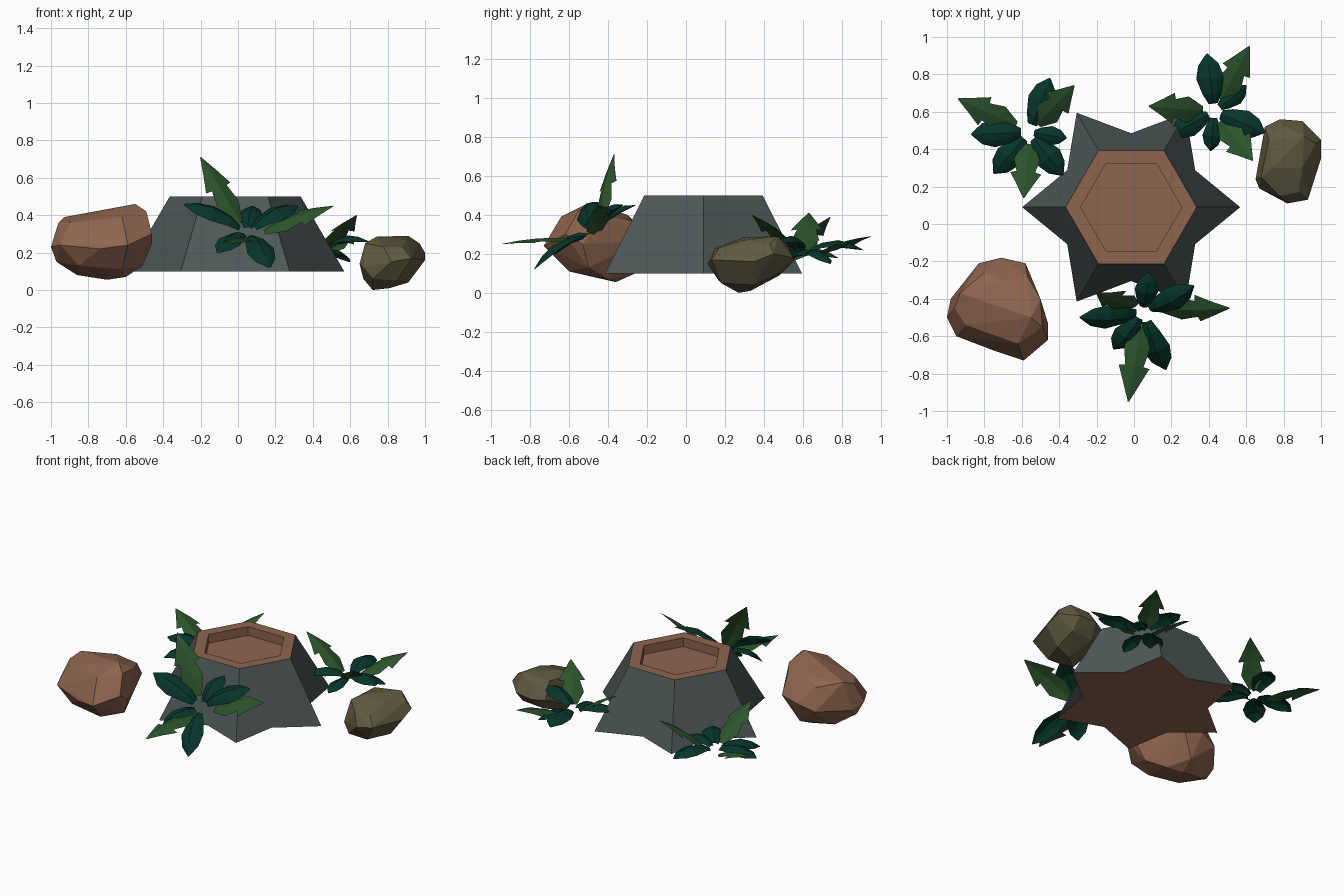
import bpy, bmesh, math
from mathutils import Vector

if "Cube" in bpy.data.objects:
    bpy.data.objects.remove(bpy.data.objects["Cube"])


def material(name, rgb):
    m = bpy.data.materials.new(name)
    m.diffuse_color = (*rgb, 1)
    m.use_nodes = True
    m.node_tree.nodes["Principled BSDF"].inputs["Base Color"].default_value = m.diffuse_color
    return m


SLATE = material("slate_grey", (0.078, 0.10, 0.098))
BROWN = material("warm_brown", (0.27, 0.128, 0.078))
OLIVE = material("olive_stone", (0.115, 0.102, 0.053))
GREEN = material("leaf_green", (0.025, 0.087, 0.025))
TEAL = material("deep_teal", (0.002, 0.036, 0.023))


def finish(bm, name, mats):
    me = bpy.data.meshes.new(name)
    bm.to_mesh(me)
    bm.free()
    for m in mats:
        me.materials.append(m)
    ob = bpy.data.objects.new(name, me)
    bpy.context.collection.objects.link(ob)
    return ob


# Pedestal: star footprint tapering to a hexagonal top with a sunken panel
def pedestal():
    cx, cy = -0.015, 0.09
    bm = bmesh.new()

    def ring(r, z, start=0):
        return [bm.verts.new((cx + r * math.cos(math.radians(start + 60 * i)),
                              cy + r * math.sin(math.radians(start + 60 * i)), z))
                for i in range(6)]

    points, notches = ring(0.583, 0.10), ring(0.395, 0.10, 30)
    rim, lip, panel = ring(0.35, 0.50), ring(0.27, 0.50), ring(0.27, 0.44)
    for i in range(6):
        j = (i + 1) % 6
        bm.faces.new((points[i], notches[i], points[j], rim[j], rim[i]))
        for a, b in ((rim, lip), (lip, panel)):
            bm.faces.new((a[i], a[j], b[j], b[i])).material_index = 1
    base = [v for pair in zip(points, notches) for v in pair]
    for loop in (panel, base[::-1]):
        bm.faces.new(loop).material_index = 1
    finish(bm, "star_pedestal", [SLATE, BROWN])


# Boulders: faceted hulls
def boulder(name, pts, mat):
    bm = bmesh.new()
    for p in pts:
        bm.verts.new(p)
    bmesh.ops.convex_hull(bm, input=bm.verts[:])
    bmesh.ops.delete(bm, geom=[v for v in bm.verts if not v.link_faces], context='VERTS')
    bmesh.ops.dissolve_limit(bm, angle_limit=math.radians(5), verts=bm.verts[:], edges=bm.edges[:])
    bmesh.ops.recalc_face_normals(bm, faces=bm.faces[:])
    finish(bm, name, [mat])


# Leaf blade: rows of (t, half width) swept from the crown to the tip
def blade(bm, center, tip, up, rows, arch, fold, cols, mat_index):
    center, tip = Vector(center), Vector(tip)
    d = tip - center
    size = min(1, d.length / 0.3)
    side = d.cross(up).normalized()
    n = side.cross(d).normalized()
    grid = []
    for t, w in rows:
        w *= size
        p = center + d * t + n * arch * size * 4 * t * (1 - t)
        grid.append([bm.verts.new(p + side * (w * u) + n * (fold * w * abs(u) ** 1.5))
                     for u in cols])
    for a, b in zip(grid, grid[1:]):
        for i in range(len(cols) - 1):
            f = bm.faces.new((a[i], a[i + 1], b[i + 1], b[i]))
            f.material_index = mat_index


ARROW = [(0.2, 0.025), (0.42, 0.07), (0.62, 0.05), (0.63, 0.083), (0.8, 0.046), (1, 0.003)]
LANCE = [(0.15, 0.025), (0.32, 0.05), (0.6, 0.074), (0.82, 0.055), (1, 0.004)]


# Plant: long notched leaves tucked under a rosette of arching ribbed leaves
def plant(name, center, up, long_tips, short_tips):
    bm = bmesh.new()
    up = Vector(up).normalized()
    low = Vector(center) - up * 0.03
    for tip in long_tips:
        blade(bm, low, tip, up, ARROW, 0.025, -0.25, (-1, 0, 1), 0)
    for tip in short_tips:
        blade(bm, center, tip, up, LANCE, 0.065, -0.5, (-1, -0.5, 0, 0.5, 1), 1)
    finish(bm, name, [GREEN, TEAL])


pedestal()

boulder("brown_boulder", [
    (-1, -.5, .23), (-.98, -.4, .2), (-.83, -.21, .22), (-.71, -.18, .26), (-.58, -.21, .27),
    (-.46, -.53, .25), (-.46, -.62, .3), (-.59, -.73, .24), (-.74, -.68, .22), (-.95, -.6, .24),
    (-.96, -.45, .36), (-.93, -.37, .39), (-.8, -.26, .36), (-.71, -.3, .4), (-.57, -.28, .37),
    (-.55, -.5, .46), (-.49, -.55, .42), (-.62, -.64, .39), (-.9, -.54, .36), (-.5, -.4, .4),
    (-.51, -.5, .13), (-.6, -.4, .07), (-.7, -.36, .055), (-.86, -.38, .08), (-.97, -.46, .15),
    (-.85, -.58, .13), (-.62, -.6, .11), (-.68, -.26, .1)], BROWN)

boulder("olive_boulder", [
    (.65, .24, .14), (.69, .44, .15), (.7, .52, .17), (.78, .56, .17), (.9, .55, .18),
    (1, .45, .2), (1, .35, .16), (.93, .13, .17), (.82, .11, .15), (.67, .19, .12),
    (.68, .25, .25), (.72, .45, .27), (.74, .3, .285), (.91, .47, .29), (.9, .3, .27),
    (.88, .17, .23), (.78, .15, .23), (.8, .52, .25), (.97, .43, .25),
    (.72, .27, 0), (.81, .33, .01), (.91, .35, .04), (.85, .18, .05), (.72, .17, .06),
    (.75, .48, .09), (.9, .48, .1), (.67, .3, .06)], OLIVE)

plant("front_plant", (.05, -.46, .29), (-.05, -.5, .85),
      [(-.2, -.37, .71), (.51, -.45, .45), (-.03, -.95, .25)],
      [(-.29, -.5, .46), (.08, -.26, .45), (.32, -.33, .45), (.17, -.78, .12), (-.11, -.67, .2)])

plant("back_left_plant", (-.56, .49, .15), (0, 0, 1),
      [(-.94, .67, .28), (-.32, .74, .39), (-.59, .14, .37)],
      [(-.45, .78, .18), (-.87, .48, .18), (-.75, .27, .15), (-.38, .26, .18), (-.36, .46, .2)])

plant("back_right_plant", (.43, .6, .19), (0, 0, 1),
      [(.617, .95, .29), (.08, .63, .41), (.634, .34, .4)],
      [(.39, .91, .22), (.7, .49, .26), (.2, .48, .22), (.41, .39, .17), (.6, .74, .15)])
